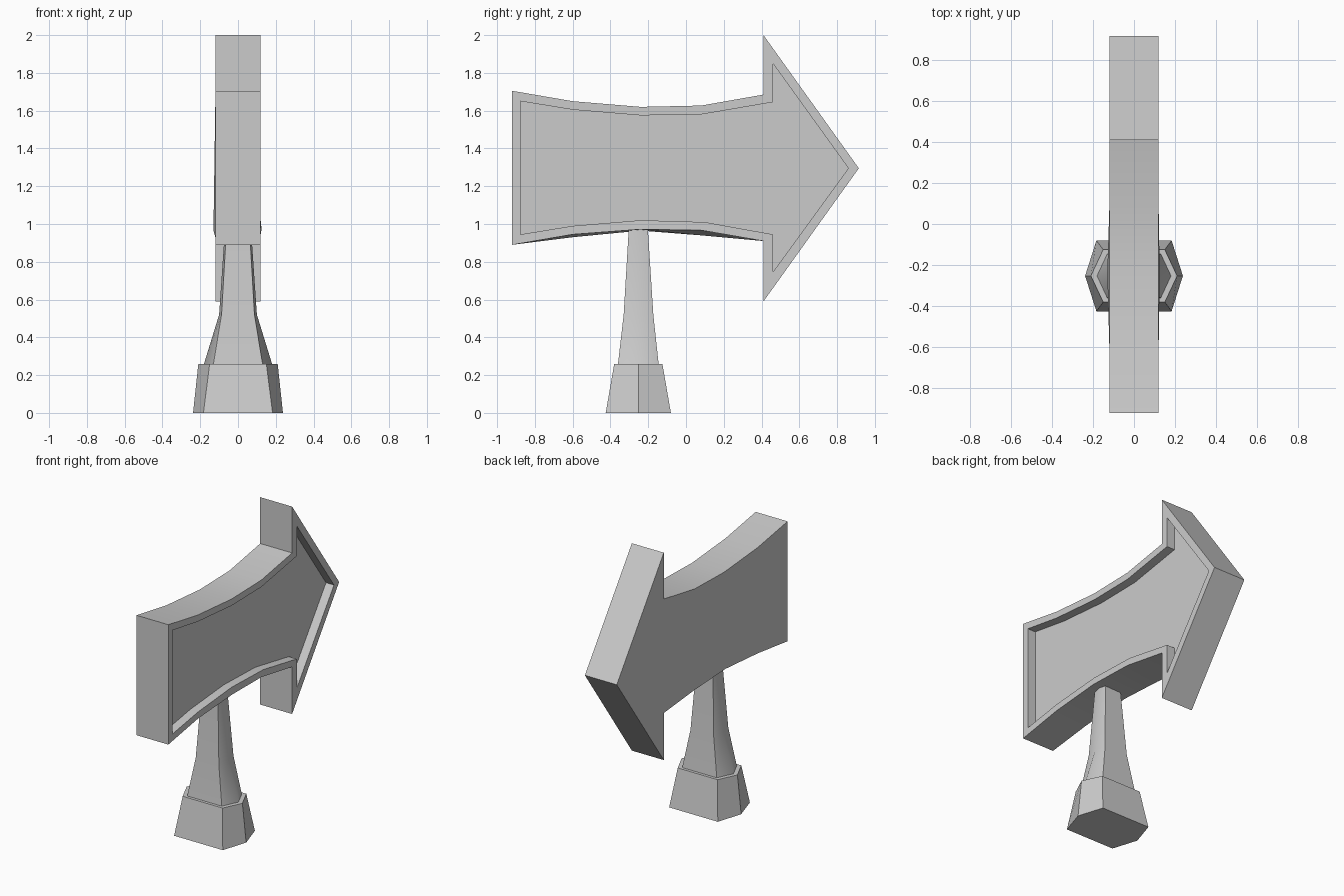
import bpy
import bmesh
import math

cube = bpy.data.objects.get("Cube")
if cube:
    bpy.data.objects.remove(cube, do_unlink=True)

# Single plain grey
grey = bpy.data.materials.new("light grey")
grey.use_nodes = True
colour = (0.6, 0.6, 0.6, 1)
grey.diffuse_color = colour
grey.node_tree.nodes["Principled BSDF"].inputs["Base Color"].default_value = colour


def finish(bm, name, angle=None):
    bmesh.ops.recalc_face_normals(bm, faces=bm.faces)
    mesh = bpy.data.meshes.new(name)
    bm.to_mesh(mesh)
    bm.free()
    mesh.materials.append(grey)
    obj = bpy.data.objects.new(name, mesh)
    bpy.context.collection.objects.link(obj)
    if angle:
        bpy.ops.object.select_all(action="DESELECT")
        obj.select_set(True)
        bpy.context.view_layer.objects.active = obj
        bpy.ops.object.shade_smooth_by_angle(angle=math.radians(angle))
    return obj


def bridge(bm, a, b):
    n = len(a)
    for i in range(n):
        j = (i + 1) % n
        bm.faces.new((a[i], a[j], b[j], b[i]))


# Arrow board: outline points as (y, z), upper edge, head, then lower edge
outer = [(-.92, 1.705), (-.6, 1.65), (-.24, 1.62), (.08, 1.627), (.41, 1.685),
         (.41, 2), (.915, 1.295), (.41, .59),
         (.41, .91), (.08, .967), (-.24, .972), (-.6, .945), (-.92, .89)]
inner = [(-.875, 1.65), (-.6, 1.605), (-.24, 1.575), (.08, 1.58), (.46, 1.645),
         (.46, 1.85), (.86, 1.295), (.46, .745),
         (.46, .945), (.1, 1.01), (-.24, 1.02), (-.6, .99), (-.875, .945)]
half, recess = .12, .06


def ring(bm, points, x):
    return [bm.verts.new((x, y, z)) for y, z in points]


def cap(bm, r):
    for i in range(4):
        bm.faces.new((r[i], r[i + 1], r[11 - i], r[12 - i]))
    bm.faces.new(r[4:9])


bm = bmesh.new()
back = ring(bm, outer, -half)
rim = ring(bm, outer, half)
lip = ring(bm, inner, half)
floor = ring(bm, inner, half - recess)
# The lower edge sags and bulges a little on the plain side
for i, drop in ((9, .027), (10, .007), (11, .015)):
    back[i].co.z -= drop
back[10].co.x -= .01
rim[10].co.x += .005
bridge(bm, back, rim)
bridge(bm, rim, lip)
bridge(bm, lip, floor)
cap(bm, back)
cap(bm, floor)
finish(bm, "arrow_board", 30)


# Six-sided post sections: height, front y, rear y, corner x, side x
def loft(name, sections, angle=None):
    bm = bmesh.new()
    rings = []
    for z, front, rear, corner, side in sections:
        mid = (front + rear) / 2
        rings.append([bm.verts.new((x, y, z)) for x, y in (
            (-corner, front), (corner, front), (side, mid),
            (corner, rear), (-corner, rear), (-side, mid))])
    for a, b in zip(rings, rings[1:]):
        bridge(bm, a, b)
    bm.faces.new(rings[0])
    bm.faces.new(rings[-1])
    return finish(bm, name, angle)


loft("post_base", [(0, -.425, -.08, .183, .238), (.26, -.38, -.125, .15, .21)])
loft("post", [(.26, -.36, -.145, .13, .18), (.52, -.33, -.173, .087, .1),
              (.99, -.302, -.203, .06, .068)], 55)
